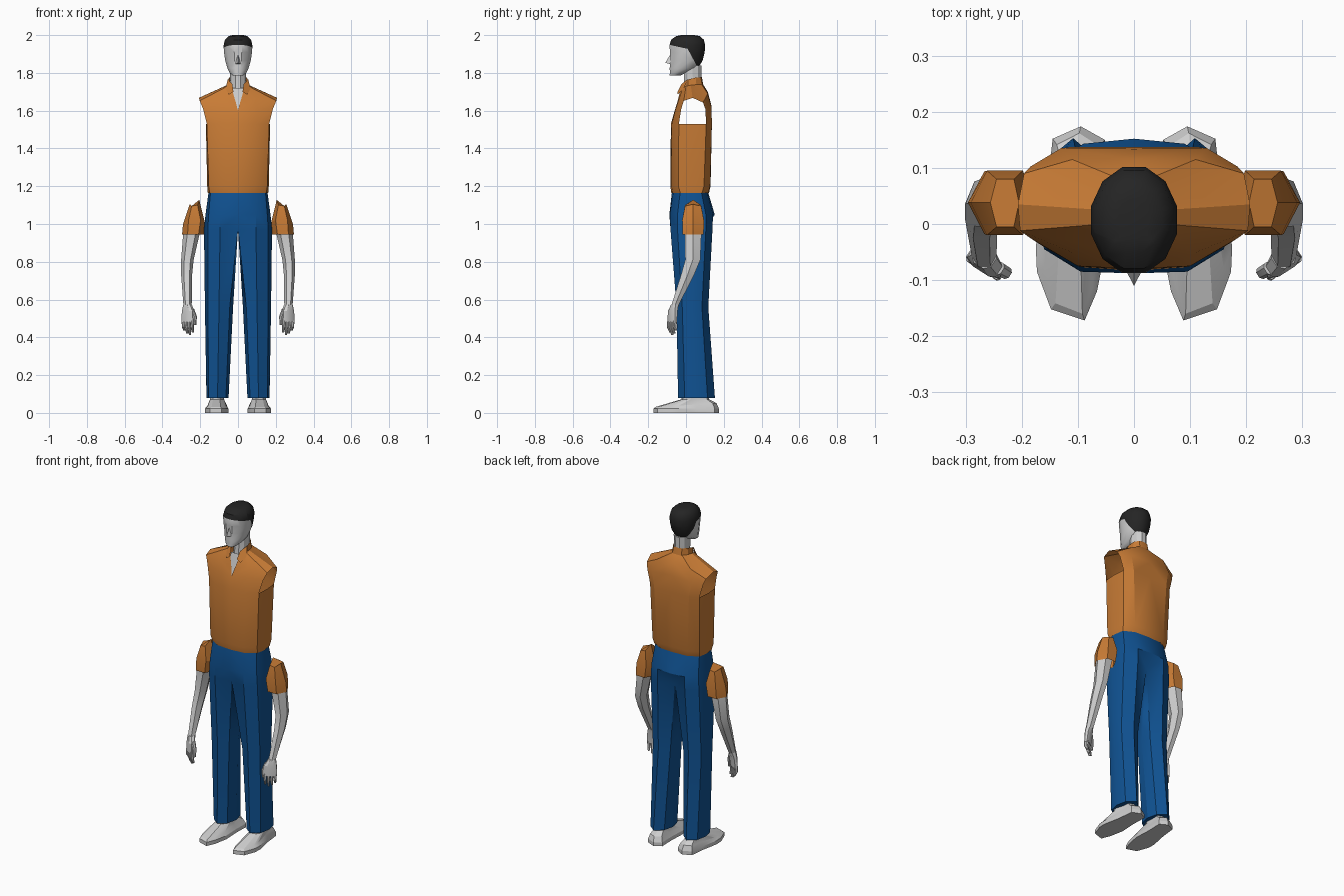
import bpy, bmesh, math
from mathutils import Vector

if "Cube" in bpy.data.objects:
    bpy.data.objects.remove(bpy.data.objects["Cube"])


def material(name, color):
    m = bpy.data.materials.new(name)
    m.diffuse_color = (*color, 1)
    m.use_nodes = True
    m.node_tree.nodes["Principled BSDF"].inputs["Base Color"].default_value = m.diffuse_color
    return m


ORANGE = material("orange cloth", (0.58, 0.20, 0.036))
BLUE = material("blue cloth", (0.005, 0.085, 0.29))
SKIN = material("pale grey skin", (0.62, 0.62, 0.62))
HAIR = material("black hair", (0.018, 0.018, 0.018))


def loft(bm, rows, closed=True, caps=(False, False), skip=()):
    """Join rows of points into quads; skip holds (row, column) openings."""
    vs = [[bm.verts.new(p) for p in r] for r in rows]
    n = len(rows[0])
    for i in range(len(rows) - 1):
        for j in range(n if closed else n - 1):
            if (i, j) not in skip:
                k = (j + 1) % n
                bm.faces.new((vs[i][j], vs[i][k], vs[i + 1][k], vs[i + 1][j]))
    for cap, r in zip(caps, (vs[0][::-1], vs[-1])):
        if cap:
            bm.faces.new(r)
    return vs


def ring(cx, cy, rx, ry, z, n=8, turn=0.0):
    return [(cx + rx * math.cos(a), cy + ry * math.sin(a), z)
            for a in (math.tau * (i + turn) / n for i in range(n))]


def finish(name, bm, mats, mirror=True, smooth=30):
    bmesh.ops.remove_doubles(bm, verts=bm.verts, dist=0.0005)
    bmesh.ops.recalc_face_normals(bm, faces=bm.faces)
    me = bpy.data.meshes.new(name)
    bm.to_mesh(me)
    bm.free()
    for m in mats:
        me.materials.append(m)
    ob = bpy.data.objects.new(name, me)
    bpy.context.collection.objects.link(ob)
    bpy.ops.object.select_all(action='DESELECT')
    ob.select_set(True)
    bpy.context.view_layer.objects.active = ob
    bpy.ops.object.shade_smooth_by_angle(angle=math.radians(smooth))
    if mirror:
        ob.modifiers.new("mirror", 'MIRROR')
    return ob


def level(z, pts):
    return [(x, y, z) for x, y in pts]


# Shirt: half body from front centre round to back centre, open armhole
bm = bmesh.new()
hem = [(0, -.078), (.09, -.07), (.15, -.03), (.16, .02), (.15, .085), (.09, .117), (0, .122)]
low = [(0, -.083), (.09, -.077), (.155, -.04), (.163, .02), (.155, .095), (.1, .128), (0, .13)]
chest = [(0, -.08), (.1, -.075), (.165, -.038), (.17, .03), (.163, .107), (.115, .137), (0, .137)]
rows = [
    level(1.165, hem), level(1.20, low), level(1.53, chest),
    [(0, -.06, 1.60), (.1, -.055, 1.61), (.185, -.025, 1.61), (.19, .03, 1.61),
     (.185, .102, 1.61), (.13, .135, 1.62), (0, .134, 1.63)],
    [(.012, -.046, 1.645), (.09, -.036, 1.665), (.203, -.012, 1.652), (.207, .035, 1.668),
     (.196, .09, 1.643), (.11, .115, 1.69), (0, .115, 1.70)],
    [(.028, -.032, 1.70), (.045, -.02, 1.715), (.054, .0, 1.73), (.056, .025, 1.735),
     (.052, .055, 1.738), (.03, .082, 1.74), (0, .09, 1.74)],
]
loft(bm, rows, closed=False, skip={(2, 2), (2, 3), (3, 2), (3, 3)})
loose = [v for v in bm.verts if not v.link_faces]
bmesh.ops.delete(bm, geom=loose, context='VERTS')
finish("shirt", bm, [ORANGE])

# Collar: stand round the neck with a pointed flap at the front
bm = bmesh.new()
base = [(.028, -.033, 1.70), (.056, .01, 1.72), (.053, .055, 1.735), (.03, .086, 1.735), (0, .092, 1.735)]
top = [(.030, -.022, 1.74), (.052, .01, 1.765), (.047, .052, 1.775), (.028, .078, 1.777), (0, .084, 1.777)]
loft(bm, [base, top], closed=False)
flap = [(.030, -.024, 1.74), (.054, .008, 1.767), (.066, -.012, 1.715), (.048, -.046, 1.685), (.024, -.045, 1.70)]
bm.faces.new([bm.verts.new(p) for p in flap])
finish("collar", bm, [ORANGE])

# Trousers: waist and hips, then one leg carried down from the crotch
bm = bmesh.new()
waist = [(0, -.074), (.085, -.066), (.145, -.03), (.155, .02), (.145, .08), (.085, .11), (0, .115)]
hip = [(0, -.088), (.095, -.085), (.155, -.045), (.172, .025), (.155, .105), (.09, .143), (0, .152)]
seat = [(0, -.06), (.095, -.082), (.16, -.045), (.18, .025), (.16, .105), (.09, .14), (0, .105)]
loft(bm, [level(1.175, waist), level(1.05, hip), level(.97, seat)], closed=False)


def leg(z, xi, xo, yf, yb):
    xm, ym, w, d = (xi + xo) / 2, (yf + yb) / 2, xo - xi, yb - yf
    return level(z, [(xi + .12 * w, yf + .17 * d), (xm, yf), (xo - .1 * w, yf + .18 * d), (xo, ym),
                     (xo - .1 * w, yb - .2 * d), (xm, yb), (xi + .12 * w, yb - .2 * d), (xi, ym)])


loft(bm, [level(.97, seat + [(0, .03)]),
          leg(.56, .026, .175, -.05, .118),
          leg(.08, .05, .167, -.042, .153)], caps=(False, True))
finish("trousers", bm, [BLUE])

# Shoes: tapered sole outline raised to a low instep
bm = bmesh.new()
sole = [(.095, .174), (.145, .152), (.155, .06), (.175, -.04), (.173, -.085), (.148, -.152),
        (.088, -.172), (.066, -.12), (.05, -.04), (.055, .06), (.052, .15)]


def upper(p):
    x, y = p
    return (.108 + (x - .108) * .8, y * .93, .032 + max(0, y + .15) * .06)


shoe_top = [upper(p) for p in sole]
ankle = [(.108 + (x - .108) * .6, .06 + (y - .05) * (.5 if y > 0 else .38), .072) for x, y in sole]
cuff = [(x, y, .10) for x, y, z in ankle]
loft(bm, [level(0, sole), level(.022, sole), shoe_top, ankle, cuff], caps=(True, True))
finish("shoes", bm, [SKIN], smooth=20)

# Sleeves: slanted hexagonal cuffs, open at the bottom
bm = bmesh.new()
low_cuff = ring(.238, .038, .058, .064, .945, 6)
mid_cuff = [(.291, .038, 1.0), (.262, .095, 1.02), (.198, .095, 1.02),
            (.176, .038, 1.01), (.198, -.02, 1.02), (.262, -.02, 1.02)]
high_cuff = [(.256, .038, 1.105), (.245, .08, 1.095), (.214, .08, 1.10),
             (.205, .038, 1.128), (.214, -.005, 1.10), (.245, -.005, 1.095)]
loft(bm, [low_cuff, mid_cuff, high_cuff], caps=(False, True))
finish("sleeves", bm, [ORANGE], smooth=20)

# Arms, bent forward at the elbow and narrowing to the wrist
bm = bmesh.new()
arm = [(.238, .038, .040, .052, 1.0), (.248, .038, .043, .05, .94), (.268, .036, .033, .046, .81),
       (.272, .008, .029, .040, .73), (.267, -.058, .022, .022, .57)]
loft(bm, [ring(*r, n=6) for r in arm], caps=(True, True))
finish("arms", bm, [SKIN], smooth=35)

# Hands: flat palm, four fingers and a thumb set across a diagonal
bm = bmesh.new()
across = Vector((.84, .54, 0))
through = Vector((-.54, .84, 0))


def digit(stations):
    rows = []
    for x, y, z, w, t in stations:
        c = Vector((x, y, z))
        rows.append([c + across * (w * s) + through * (t * q)
                     for s, q in ((1, .5), (.5, 1), (-.5, 1), (-1, .5), (-1, -.5), (-.5, -1), (.5, -1), (1, -.5))])
    loft(bm, rows, caps=(True, True))


digit([(.267, -.058, .575, .020, .019), (.264, -.07, .54, .034, .017), (.266, -.073, .48, .036, .013)])
for k, drop in enumerate((.425, .413, .42, .435)):
    s = -.027 + .018 * k
    x, y = .266 + across.x * s, -.073 + across.y * s
    digit([(x, y, .49, .0085, .011), (x - .001, y - .003, .455, .008, .010), (x - .005, y + .006, drop, .005, .006)])
digit([(.243, -.078, .55, .010, .012), (.229, -.086, .51, .010, .011), (.227, -.088, .465, .006, .007)])
finish("hands", bm, [SKIN], smooth=25)

# Neck running down into the open shirt front
bm = bmesh.new()
loft(bm, [ring(0, .03, .042, .05, 1.69, 10), ring(0, .036, .041, .048, 1.76, 10),
          ring(0, .035, .045, .05, 1.84, 10)], caps=(True, True))
chest_rows = [[(-.03, -.020, 1.72), (0, -.024, 1.72), (.03, -.020, 1.72)],
              [(-.04, -.036, 1.65), (0, -.038, 1.65), (.04, -.036, 1.65)],
              [(-.02, -.052, 1.59), (0, -.055, 1.59), (.02, -.052, 1.59)]]
loft(bm, chest_rows, closed=False)
finish("neck", bm, [SKIN], mirror=False)

# Head with hair cut in along a brow line and a slanting nape line
bm = bmesh.new()
head = [(-.060, .028, .028, 1.785), (-.043, .045, .044, 1.80), (-.012, .058, .077, 1.825),
        (.003, .070, .088, 1.865), (.007, .077, .095, 1.91), (.007, .079, .098, 1.945),
        (.008, .072, .090, 1.975), (.01, .052, .064, 1.995), (.01, .028, .035, 2.0)]
loft(bm, [ring(0, cy, rx, ry, z, 12, .5) for cy, rx, ry, z in head], caps=(True, True))
brow, brow_n = Vector((0, -.085, 1.948)), Vector((0, .22, 1)).normalized()
nape, nape_n = Vector((0, .01, 1.925)), Vector((0, 1.15, .62)).normalized()
for co, no in ((brow, brow_n), (nape, nape_n)):
    bmesh.ops.bisect_plane(bm, geom=bm.verts[:] + bm.edges[:] + bm.faces[:], plane_co=co, plane_no=no)
for f in bm.faces:
    c = f.calc_center_median()
    if c.z > 1.805 and ((c - brow).dot(brow_n) > 0 or (c - nape).dot(nape_n) > 0):
        f.material_index = 1
finish("head", bm, [SKIN, HAIR], mirror=False, smooth=35)

# Nose wedge
bm = bmesh.new()
bridge, tip, left, right, back = [bm.verts.new(p) for p in (
    (0, -.082, 1.90), (0, -.11, 1.853), (-.018, -.076, 1.845), (.018, -.076, 1.845), (0, -.06, 1.86))]
for f in ((bridge, left, tip), (bridge, tip, right), (tip, left, right),
          (bridge, back, left), (bridge, right, back), (left, back, right)):
    bm.faces.new(f)
finish("nose", bm, [SKIN], mirror=False, smooth=20)
